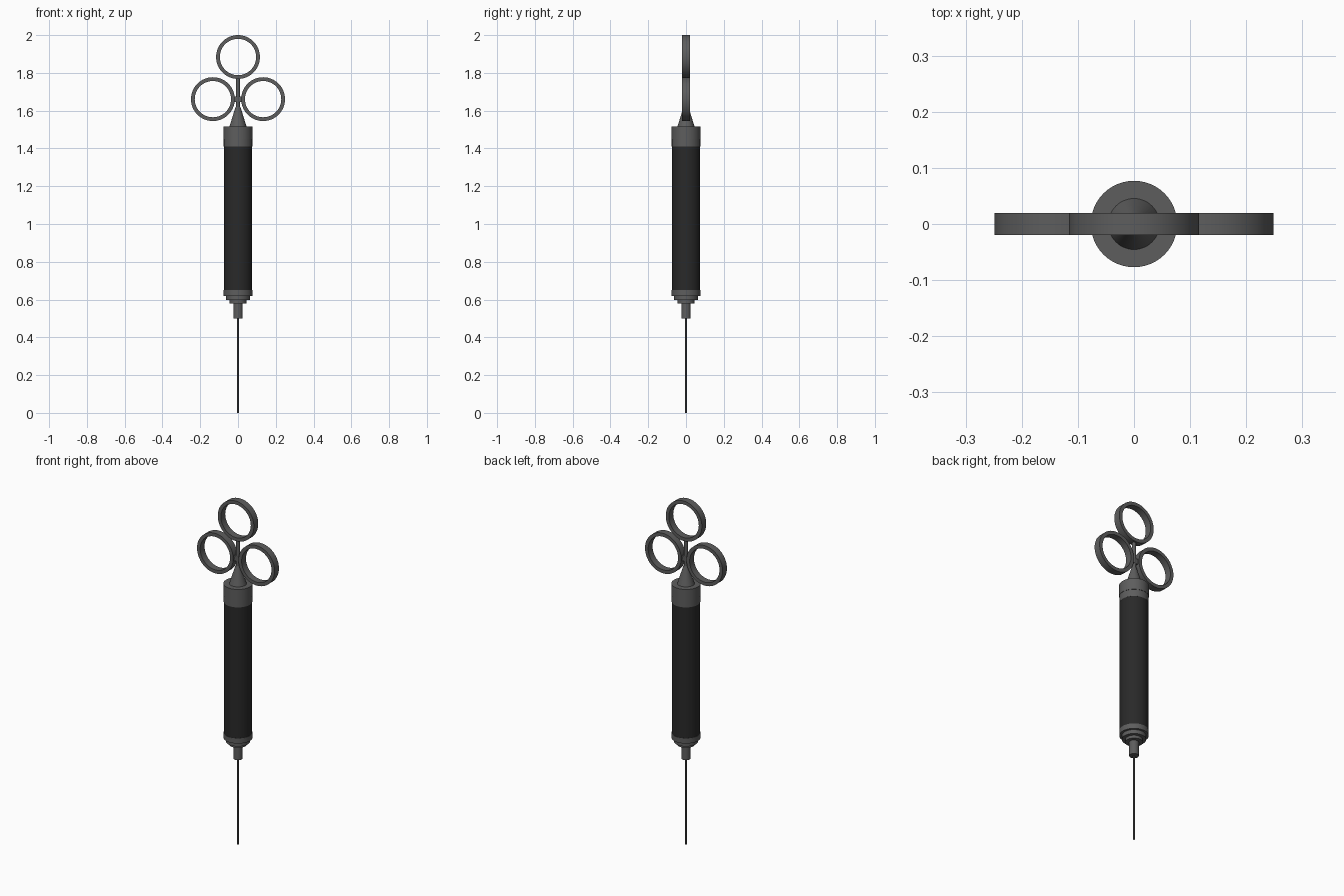
import bpy, math

if "Cube" in bpy.data.objects:
    bpy.data.objects.remove(bpy.data.objects["Cube"])

SEG = 48


def material(name, v):
    m = bpy.data.materials.new(name)
    m.diffuse_color = (v, v, v, 1)
    m.use_nodes = True
    m.node_tree.nodes["Principled BSDF"].inputs["Base Color"].default_value = m.diffuse_color
    return m


metal = material("dark_metal", 0.11)
black = material("black_grip", 0.022)


def lathe(name, profile, mat, seg=SEG, closed=False):
    """Revolve (radius, z) points about z; cap the ends unless closed."""
    verts = [(r * math.cos(2 * math.pi * i / seg), r * math.sin(2 * math.pi * i / seg), z)
             for r, z in profile for i in range(seg)]
    n = len(profile)
    faces = []
    for j in range(n if closed else n - 1):
        a, b = j * seg, (j + 1) % n * seg
        for i in range(seg):
            k = (i + 1) % seg
            faces.append((a + i, a + k, b + k, b + i))
    if not closed:
        faces.append(tuple(reversed(range(seg))))
        faces.append(tuple(range((n - 1) * seg, n * seg)))
    me = bpy.data.meshes.new(name)
    me.from_pydata(verts, [], faces)
    me.materials.append(mat)
    ob = bpy.data.objects.new(name, me)
    bpy.context.collection.objects.link(ob)
    bpy.ops.object.select_all(action='DESELECT')
    ob.select_set(True)
    bpy.context.view_layer.objects.active = ob
    bpy.ops.object.shade_smooth_by_angle(angle=math.radians(30))
    return ob


def ring(name, x, z):
    """Finger ring: flat band whose axis points along y."""
    ob = lathe(name, [(0.096, -0.02), (0.116, -0.02), (0.116, 0.02), (0.096, 0.02)],
               metal, 64, True)
    ob.rotation_euler.x = math.pi / 2
    ob.location = (x, 0, z)


# needle and stepped nozzle
lathe("needle", [(0.004, 0), (0.004, 0.51)], metal, 12)
lathe("nozzle", [(0.025, 0.50), (0.025, 0.58), (0.045, 0.58), (0.045, 0.597),
                 (0.063, 0.597), (0.063, 0.622)], metal)

# barrel with end collars
lathe("lower_collar", [(0.076, 0.62), (0.076, 0.65)], metal)
lathe("barrel", [(0.075, 0.65), (0.075, 1.41)], black)
lathe("upper_collar", [(0.0755, 1.41), (0.0755, 1.45)], metal)
lathe("cap", [(0.077, 1.45), (0.077, 1.515)], metal)

# plunger guide and rod
lathe("cone_guide", [(0.047, 1.51), (0.013, 1.62)], metal)
lathe("plunger_rod", [(0.011, 1.60), (0.011, 1.78)], metal, 24)

# short bridge joining the side rings to the rod
bpy.ops.mesh.primitive_cube_add(size=1, location=(0, 0, 1.66))
bridge = bpy.context.object
bridge.name = "ring_bridge"
bridge.scale = (0.04, 0.02, 0.03)
bridge.data.materials.append(metal)

# finger rings
ring("thumb_ring", 0, 1.884)
for side, name in ((-1, "left_ring"), (1, "right_ring")):
    ring(name, side * 0.133, 1.661)
